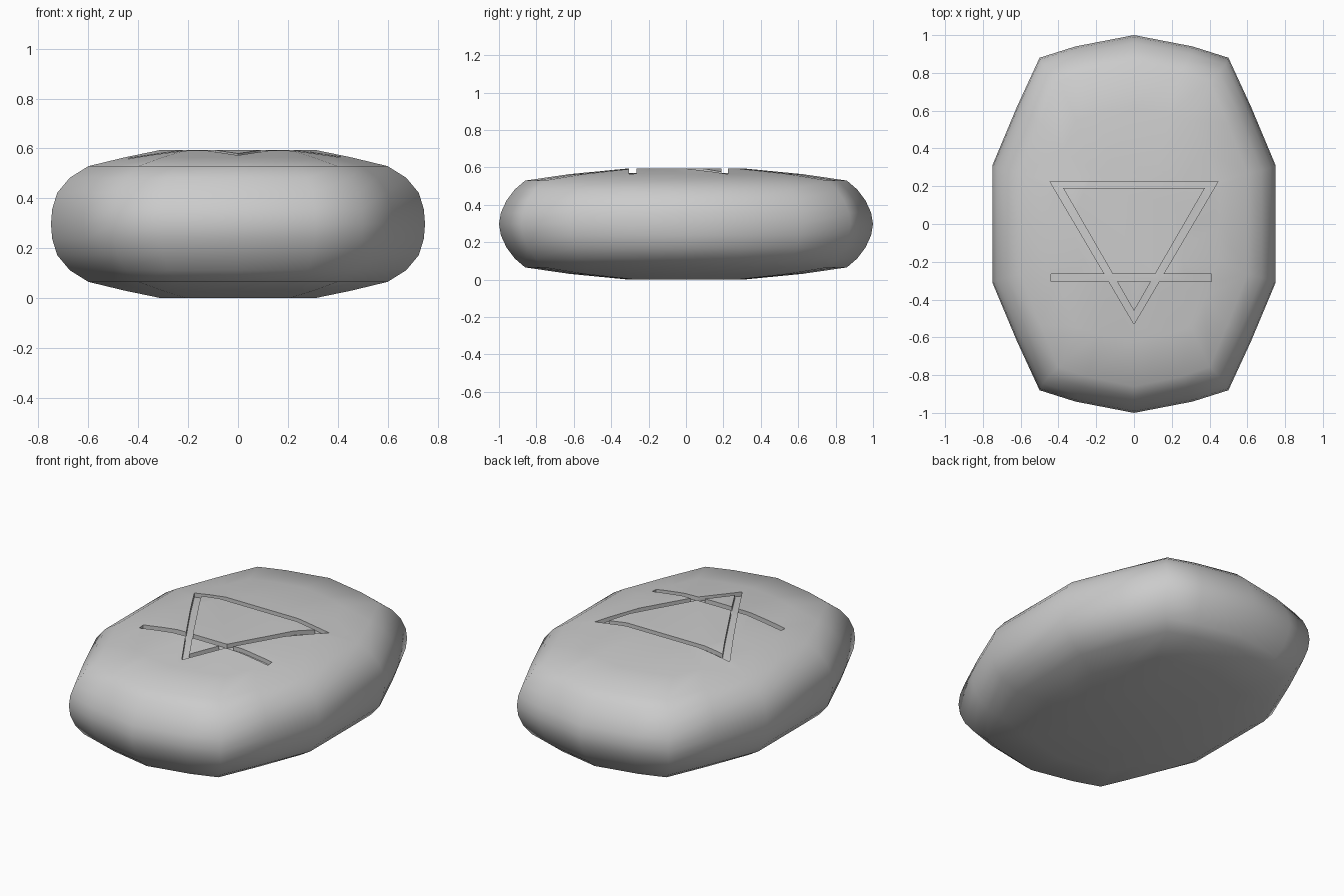
import bpy, bmesh, math

cube = bpy.data.objects.get("Cube")
if cube:
    bpy.data.objects.remove(cube, do_unlink=True)

stone_grey = bpy.data.materials.new("stone_grey")
stone_grey.use_nodes = True
COLOUR = (0.6, 0.6, 0.6, 1)
stone_grey.diffuse_color = COLOUR
stone_grey.node_tree.nodes["Principled BSDF"].inputs["Base Color"].default_value = COLOUR


def add_object(name, bm):
    bmesh.ops.recalc_face_normals(bm, faces=bm.faces)
    mesh = bpy.data.meshes.new(name)
    bm.to_mesh(mesh)
    bm.free()
    mesh.materials.append(stone_grey)
    obj = bpy.data.objects.new(name, mesh)
    bpy.context.collection.objects.link(obj)
    return obj


def bridge(bm, a, b):
    n = len(a)
    for i in range(n):
        bm.faces.new((a[i], a[(i + 1) % n], b[(i + 1) % n], b[i]))


def boolean(target, tool, operation):
    mod = target.modifiers.new("cut", 'BOOLEAN')
    mod.object, mod.operation, mod.solver = tool, operation, 'EXACT'
    bpy.context.view_layer.objects.active = target
    bpy.ops.object.modifier_apply(modifier=mod.name)
    bpy.data.objects.remove(tool, do_unlink=True)


# Pebble: faceted oval outline, mirrored to four quarters and stacked in rings
quarter = [(0.75, 0), (0.75, 0.31), (0.62, 0.62), (0.5, 0.88), (0.31, 0.94), (0, 1)]
half = quarter + [(-x, y) for x, y in quarter[-2::-1]]
outline = half + [(x, -y) for x, y in half[-2:0:-1]]
# height above the middle, half width, half length
upper = [(0.06, 0.745, 0.99), (0.125, 0.725, 0.96), (0.185, 0.675, 0.915),
         (0.232, 0.6, 0.86), (0.267, 0.455, 0.62), (0.297, 0.31, 0.31)]
rings = [(-h, w, l) for h, w, l in reversed(upper)] + [(0, 0.75, 1)] + upper


def pebble(name, drop=0):
    bm = bmesh.new()
    loops = [[bm.verts.new((x * w / 0.75, y * l, 0.297 + h - drop)) for x, y in outline]
             for h, w, l in rings]
    for a, b in zip(loops, loops[1:]):
        bridge(bm, a, b)
    bm.faces.new(loops[0])
    bm.faces.new(loops[-1])
    return add_object(name, bm)


def prism_loops(bm, points):
    return [[bm.verts.new((x, y, z)) for x, y in points] for z in (0.4, 0.8)]


# Triangular frame cutter
bm = bmesh.new()
outer = prism_loops(bm, [(-0.445, 0.225), (0.445, 0.225), (0, -0.53)])
inner = prism_loops(bm, [(-0.375, 0.19), (0.375, 0.19), (0, -0.46)])
bridge(bm, outer[0], outer[1])
bridge(bm, inner[0], inner[1])
bridge(bm, outer[0], inner[0])
bridge(bm, outer[1], inner[1])
groove = add_object("groove_cutter", bm)

# Crossbar cutter
bm = bmesh.new()
bar = prism_loops(bm, [(-0.44, -0.305), (0.41, -0.305), (0.41, -0.265), (-0.44, -0.265)])
bridge(bm, bar[0], bar[1])
bm.faces.new(bar[0])
bm.faces.new(bar[1])
boolean(groove, add_object("bar_cutter", bm), 'UNION')

# Groove floor follows the pebble's surface at an even depth
boolean(groove, pebble("groove_floor", 0.025), 'DIFFERENCE')
stone = pebble("engraved_stone")
boolean(stone, groove, 'DIFFERENCE')

bpy.ops.object.select_all(action='DESELECT')
stone.select_set(True)
bpy.context.view_layer.objects.active = stone
bpy.ops.object.shade_smooth_by_angle(angle=math.radians(60))
